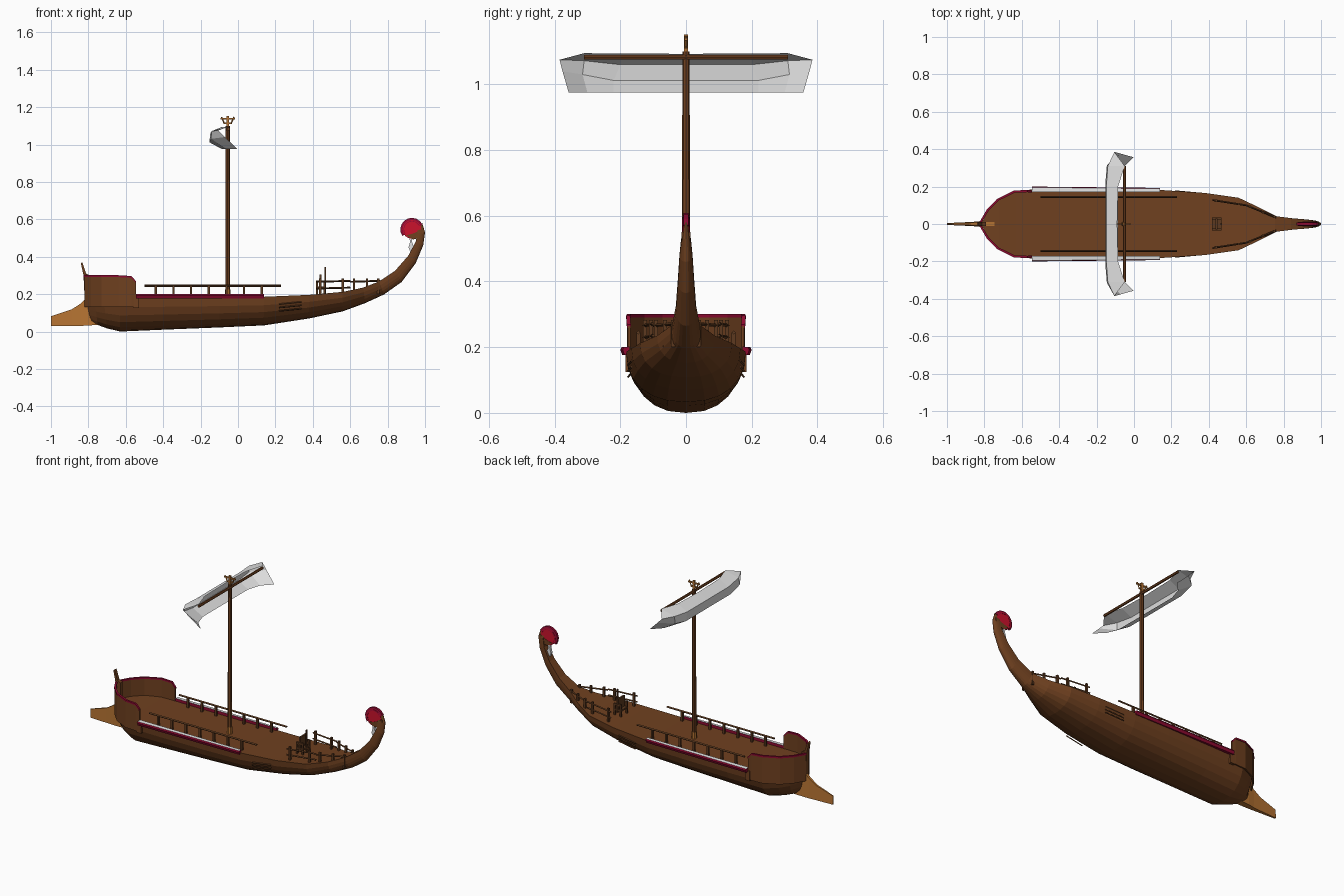
import bpy, bmesh, math
from mathutils import Vector

if "Cube" in bpy.data.objects:
    bpy.data.objects.remove(bpy.data.objects["Cube"])


def mat(name, c):
    m = bpy.data.materials.new(name)
    m.diffuse_color = (*c, 1)
    m.use_nodes = True
    m.node_tree.nodes["Principled BSDF"].inputs["Base Color"].default_value = m.diffuse_color
    return m


BROWN = mat("hull brown", (0.16, 0.052, 0.014))
DARK = mat("rail dark brown", (0.11, 0.042, 0.014))
ORANGE = mat("bronze wood", (0.46, 0.17, 0.032))
WHITE = mat("sail white", (0.75, 0.75, 0.75))
RED = mat("bright red", (0.6, 0.006, 0.025))
CRIMSON = mat("dark crimson", (0.27, 0.003, 0.03))


def mesh(name, verts, faces, *mats, fix=True):
    me = bpy.data.meshes.new(name)
    me.from_pydata([tuple(v) for v in verts], [], faces)
    if fix:
        bm = bmesh.new()
        bm.from_mesh(me)
        bmesh.ops.recalc_face_normals(bm, faces=bm.faces)
        bm.to_mesh(me)
        bm.free()
    for m in mats:
        me.materials.append(m)
    ob = bpy.data.objects.new(name, me)
    bpy.context.collection.objects.link(ob)
    return ob


def loft(name, rings, m, closed=True, caps=True):
    n = len(rings[0])
    verts = [v for r in rings for v in r]
    faces = []
    for i in range(len(rings) - 1):
        for j in range(n if closed else n - 1):
            k = (j + 1) % n
            faces.append((i*n + j, i*n + k, (i+1)*n + k, (i+1)*n + j))
    if caps:
        faces += [tuple(range(n)), tuple(range((len(rings)-1)*n, len(rings)*n))]
    return mesh(name, verts, faces, m)


def prism(name, pts, half, m, y=0):
    """Side profile in x/z, given thickness across y."""
    return loft(name, [[(x, y - half, z) for x, z in pts],
                       [(x, y + half, z) for x, z in pts]], m)


def box(name, a, b, m):
    return prism(name, [(a[0], a[2]), (b[0], a[2]), (b[0], b[2]), (a[0], b[2])],
                 (b[1] - a[1]) / 2, m, (a[1] + b[1]) / 2)


def rod(name, a, b, r, m, n=6, r2=None):
    a, b = Vector(a), Vector(b)
    q = (b - a).to_track_quat('Z', 'Y')
    rings = [[p + q @ Vector((s*math.cos(2*math.pi*i/n), s*math.sin(2*math.pi*i/n), 0))
              for i in range(n)] for p, s in ((a, r), (b, r2 or r))]
    return loft(name, rings, m)


# Hull: deck point x/z, keel point x/z, half width
stations = [
    (-.812, .19, -.795, .055, .012), (-.77, .19, -.75, .035, .085),
    (-.72, .19, -.70, .017, .13), (-.63, .186, -.63, .0, .172),
    (-.4, .184, -.4, .010, .178), (-.1, .184, -.1, .022, .182),
    (.14, .186, .14, .033, .182), (.38, .196, .38, .07, .166),
    (.56, .212, .56, .108, .14), (.67, .235, .68, .152, .088),
    (.755, .268, .78, .198, .042), (.84, .325, .875, .265, .031),
    (.91, .405, .95, .365, .025), (.95, .48, .99, .46, .02),
    (.96, .53, 1.0, .53, .015), (.955, .55, .985, .58, .008)]
rings = []
for xt, zt, xb, zb, w in stations:
    ring = []
    for i in range(13):
        t = math.pi * i / 12
        s = math.sin(t) ** 0.9 if 0 < i < 12 else 0
        c = math.copysign(abs(math.cos(t)) ** 0.85, math.cos(t))
        ring.append((xt + (xb - xt)*s, w*c, zt + (zb - zt)*s))
    rings.append(ring)
loft("hull", rings, BROWN)

# Raised bow wall with a crimson rim
plan = [(-.545, .177, .265), (-.57, .179, .293), (-.64, .176, .297), (-.73, .132, .297),
        (-.785, .075, .297), (-.822, .012, .297)]
plan += [(x, -y, z) for x, y, z in reversed(plan)]


def wall(name, lo, hi, inset, out, m):
    rs = []
    for x, y, z in plan:
        n = Vector((x + .60, y, 0))
        n = Vector((min(n.x, 0), n.y, 0)).normalized()
        i = Vector((x, y, 0)) - n*inset
        o = Vector((x, y, 0)) + n*out
        a, b = lo(z), hi(z)
        rs.append([(i.x, i.y, a), (o.x, o.y, a), (o.x, o.y, b), (i.x, i.y, b)])
    loft(name, rs, m)


wall("bow_wall", lambda z: .13, lambda z: z, .008, 0, BROWN)
wall("bow_rim", lambda z: z - .006, lambda z: z + .004, .009, .003, CRIMSON)

# Stem post and ram
prism("stem_post", [(-.79, .18), (-.82, .18), (-.826, .3), (-.84, .365), (-.832, .37),
                    (-.812, .31), (-.79, .3)], .01, BROWN)
ram = [(-.745, .19, .035, .02), (-.80, .192, .033, .018), (-.84, .15, .03, .013),
       (-.89, .118, .03, .01), (-1.0, .082, .03, .005)]
loft("ram", [[(x, -w, b), (x, w, b), (x, w*.6, t), (x, -w*.6, t)] for x, t, b, w in ram], ORANGE)

for s, side in ((-1, "right"), (1, "left")):
    # Side gallery: white on top, crimson elsewhere
    ends = [(-.545, .2), (.14, .193)]
    g = loft("gallery_" + side, [[(x, s*.172, .178), (x, s*(o - .006), .176), (x, s*o, .192),
                                  (x, s*(o - .004), .2), (x, s*.172, .202)]
                                 for x, o in ends], CRIMSON)
    g.data.materials.append(WHITE)
    for p in g.data.polygons:
        p.material_index = 1 if p.normal.z > .6 else 0
    # Bracket beneath and oar slats
    box("gallery_bracket_" + side, (-.56, s*.176 - .008, .125), (-.53, s*.176 + .008, .185), BROWN)
    for i in range(3):
        rod("side_slat_" + side, (.22, s*.176, .11 + .018*i), (.34, s*.165, .122 + .018*i), .004, DARK, 4)
    # Waist railing
    rod("waist_rail_" + side, (-.5, s*.145, .245), (.23, s*.145, .245), .006, DARK, 4)
    for i in range(7):
        x = -.44 + .0945*i
        box("waist_post_" + side, (x - .006, s*.145 - .006, .18), (x + .006, s*.145 + .006, .245), DARK)
    # Stern railing
    path = [(.42, .128), (.6, .1), (.76, .035)]
    for (x0, y0), (x1, y1) in zip(path, path[1:]):
        rod("stern_top_rail_" + side, (x0, s*y0, .266), (x1, s*y1, .271), .005, DARK, 4)
    rod("stern_low_rail_" + side, (.42, s*.128, .23), (.6, s*.1, .235), .005, DARK, 4)
    for x in (.44, .56, .62, .69, .75):
        y = s*(.128 - (x - .42)*.155 if x < .6 else .1 - (x - .6)*.406)
        box("stern_post_" + side, (x - .006, y - .006, .2), (x + .006, y + .006, .283), DARK)
    # Chair legs and arms
    for x in (.422, .462):
        box("chair_leg_" + side, (x - .005, s*.03 - .005, .19), (x + .005, s*.03 + .005, .265), DARK)
    box("chair_arm_" + side, (.418, s*.03 - .005, .262), (.468, s*.03 + .005, .272), DARK)

# Helmsman's chair
box("chair_seat", (.418, -.034, .23), (.468, .034, .24), DARK)
box("chair_back", (.436, -.03, .24), (.446, .03, .305), DARK)
box("chair_pole", (.462, -.005, .2), (.47, .005, .345), DARK)

# Mast, yard and mast-top fork
M = -.055
rod("mast", (M, 0, .17), (M, 0, 1.1), .013, BROWN, 8, .011)
rod("mast_base", (M, 0, .18), (M, 0, .225), .015, ORANGE, 8)
rod("yard", (-.05, -.31, 1.083), (-.05, .31, 1.083), .008, BROWN, 6)
box("mast_tip", (M - .006, -.006, 1.09), (M + .006, .006, 1.152), ORANGE)
box("masthead_bar", (M - .038, -.004, 1.133), (M + .038, .004, 1.141), ORANGE)
box("masthead_foot", (M - .02, -.004, 1.11), (M + .02, .004, 1.117), ORANGE)
for s in (-1, 1):
    rod("masthead_strut", (M + s*.018, 0, 1.112), (M + s*.033, 0, 1.147), .004, ORANGE, 4)

# Short billowing sail: rows top to bottom, mirrored half columns (x, y, z)
half_rows = [
    [(-.09, .0, 1.093), (-.085, .2, 1.094), (-.05, .31, 1.095), (-.105, .385, 1.075)],
    [(-.148, .0, 1.06), (-.148, .2, 1.06), (-.14, .31, 1.072), (-.105, .385, 1.075)],
    [(-.153, .0, 1.012), (-.153, .22, 1.012), (-.145, .315, 1.03), (-.07, .376, 1.04)],
    [(-.085, .0, .975), (-.085, .22, .975), (-.06, .3, .975), (-.003, .357, .975)]]
sail_rows = [[(x, -y, z) for x, y, z in r[:0:-1]] + r for r in half_rows]
loft("sail", sail_rows, WHITE, closed=False, caps=False)

# Stern crest: red disc, crimson rim, white plume


def arc(r, a0, a1, n):
    return [(.93 + r*math.cos(math.radians(a0 + (a1-a0)*i/n)),
             .546 + r*math.sin(math.radians(a0 + (a1-a0)*i/n))) for i in range(n + 1)]


prism("crest_disc", arc(.05, 0, 337.5, 15), .011, RED)
outer, inner = arc(.062, 25, 215, 9), arc(.042, 25, 215, 9)
loft("crest_rim", [[(o[0], -.007, o[1]), (o[0], .007, o[1]), (i[0], .012, i[1]), (i[0], -.012, i[1])]
                   for o, i in zip(outer, inner)], CRIMSON)
prism("crest_neck", [(.90, .515), (.935, .492), (.965, .50), (.99, .53), (.985, .55), (.95, .53), (.93, .522)],
      .013, BROWN)
prism("plume", [(.915, .505), (.932, .505), (.93, .48), (.94, .452), (.935, .425), (.94, .40),
                (.922, .425), (.912, .45), (.92, .48)], .008, WHITE)
